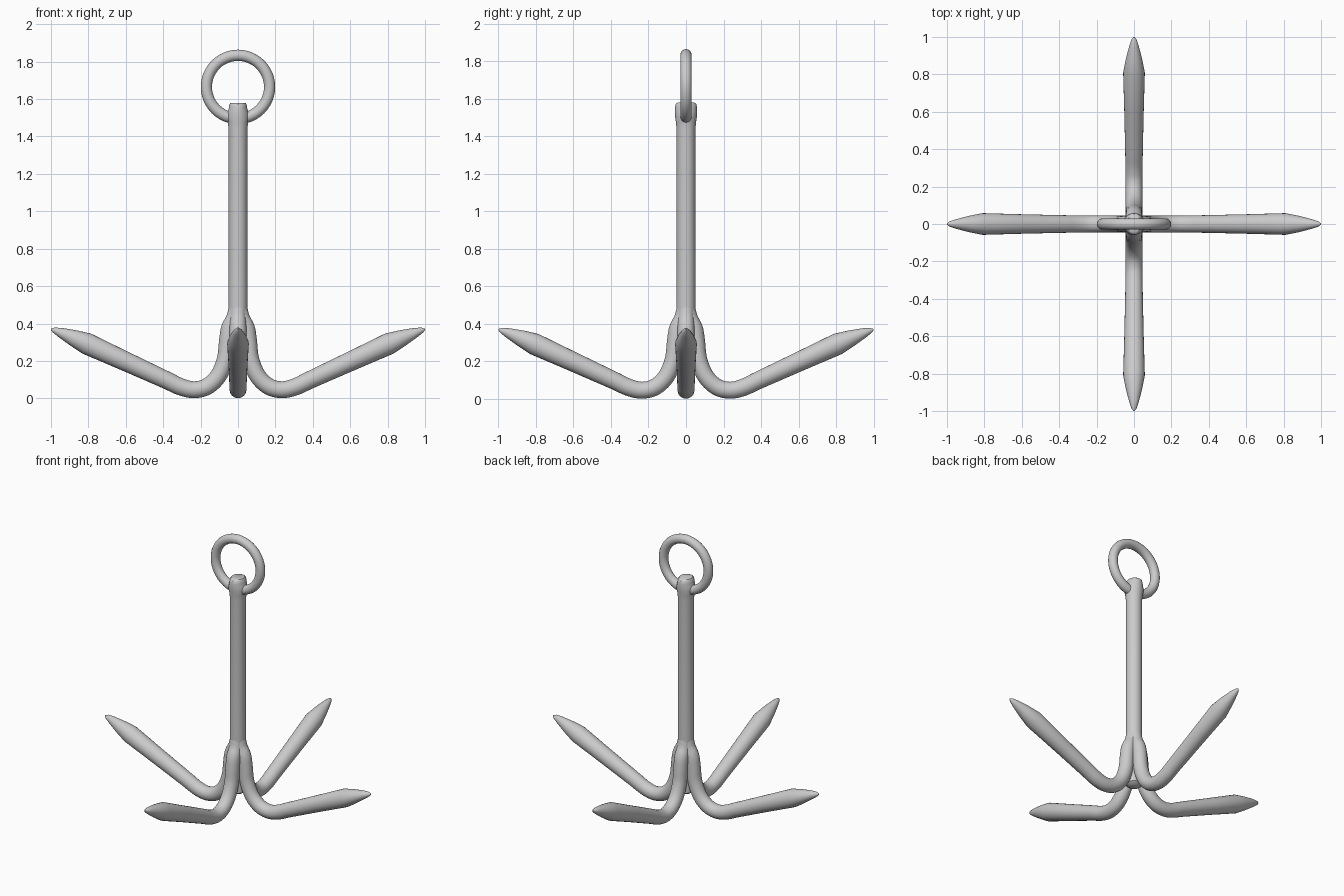
import bpy, bmesh, math
from mathutils import Vector

if "Cube" in bpy.data.objects:
    bpy.data.objects.remove(bpy.data.objects["Cube"])


def smooth_path(pts, steps=5):
    """Catmull-Rom through tuples of numbers."""
    p = [Vector(q) for q in pts]
    p = [2 * p[0] - p[1]] + p + [2 * p[-1] - p[-2]]
    out = []
    for i in range(1, len(p) - 2):
        a, b, c, d = p[i - 1:i + 3]
        for s in range(steps):
            t = s / steps
            out.append(0.5 * (2 * b + (c - a) * t + (2 * a - 5 * b + 4 * c - d) * t * t
                              + (3 * b - a - 3 * c + d) * t ** 3))
    return out + [p[-2]]


def loft(name, rings):
    """Skin a list of equal-length vertex loops and cap both ends."""
    bm = bmesh.new()
    loops = [[bm.verts.new(v) for v in ring] for ring in rings]
    n = len(loops[0])
    for a, b in zip(loops, loops[1:]):
        for i in range(n):
            j = (i + 1) % n
            bm.faces.new((a[i], a[j], b[j], b[i]))
    bm.faces.new(loops[0][::-1])
    bm.faces.new(loops[-1])
    bmesh.ops.recalc_face_normals(bm, faces=bm.faces)
    return finish(name, bm)


def finish(name, bm):
    me = bpy.data.meshes.new(name)
    bm.to_mesh(me)
    bm.free()
    ob = bpy.data.objects.new(name, me)
    bpy.context.collection.objects.link(ob)
    bpy.ops.object.select_all(action='DESELECT')
    ob.select_set(True)
    bpy.context.view_layer.objects.active = ob
    bpy.ops.object.shade_smooth_by_angle(angle=math.radians(40))
    return ob


N = 24
ANGLES = [2 * math.pi * i / N for i in range(N)]

# Shaft with a wider eye at the top: (z, half width x, half width y)
shaft = [(0.115, 0.03, 0.03), (0.13, 0.05, 0.05), (0.5, 0.05, 0.05), (1.44, 0.05, 0.05),
         (1.475, 0.054, 0.054), (1.505, 0.06, 0.058), (1.53, 0.056, 0.059),
         (1.555, 0.048, 0.059), (1.572, 0.046, 0.055), (1.58, 0.04, 0.044)]
loft("shaft", [[(rx * math.cos(a), ry * math.sin(a), z) for a in ANGLES]
               for z, rx, ry in shaft])

# Arm path: (distance from the axis, height, tube radius)
bend = smooth_path([(0.005, 0.49, 0.043), (0.02, 0.43, 0.043), (0.045, 0.375, 0.045),
                    (0.056, 0.31, 0.045), (0.068, 0.21, 0.045), (0.105, 0.12, 0.045),
                    (0.165, 0.063, 0.045), (0.235, 0.046, 0.045), (0.305, 0.061, 0.046),
                    (0.38, 0.096, 0.047)])
spike = [(0.6, 0.197, 0.052), (0.81, 0.293, 0.058), (0.88, 0.323, 0.044),
         (0.95, 0.352, 0.026), (0.985, 0.365, 0.014), (1.0, 0.37, 0.003)]
path = bend + [Vector(q) for q in spike]

# Four hooked arms
for k, name in enumerate(("right_arm", "back_arm", "left_arm", "front_arm")):
    turn = k * math.pi / 2
    rings = []
    for i, p in enumerate(path):
        q0, q1 = path[max(i - 1, 0)], path[min(i + 1, len(path) - 1)]
        t = Vector((q1.x - q0.x, q1.y - q0.y)).normalized()
        ring = []
        for a in ANGLES:
            r = p.x - t.y * p.z * math.cos(a)
            z = p.y + t.x * p.z * math.cos(a)
            s = p.z * math.sin(a)
            ring.append((r * math.cos(turn) - s * math.sin(turn),
                         r * math.sin(turn) + s * math.cos(turn), z))
        rings.append(ring)
    loft(name, rings)

# Rope ring through the eye
bpy.ops.mesh.primitive_torus_add(major_radius=0.169, minor_radius=0.03, major_segments=48,
                                 minor_segments=16, location=(0, 0, 1.665),
                                 rotation=(math.pi / 2, 0, 0))
ring = bpy.context.object
ring.name = "rope_ring"
bpy.ops.object.shade_smooth_by_angle(angle=math.radians(40))
